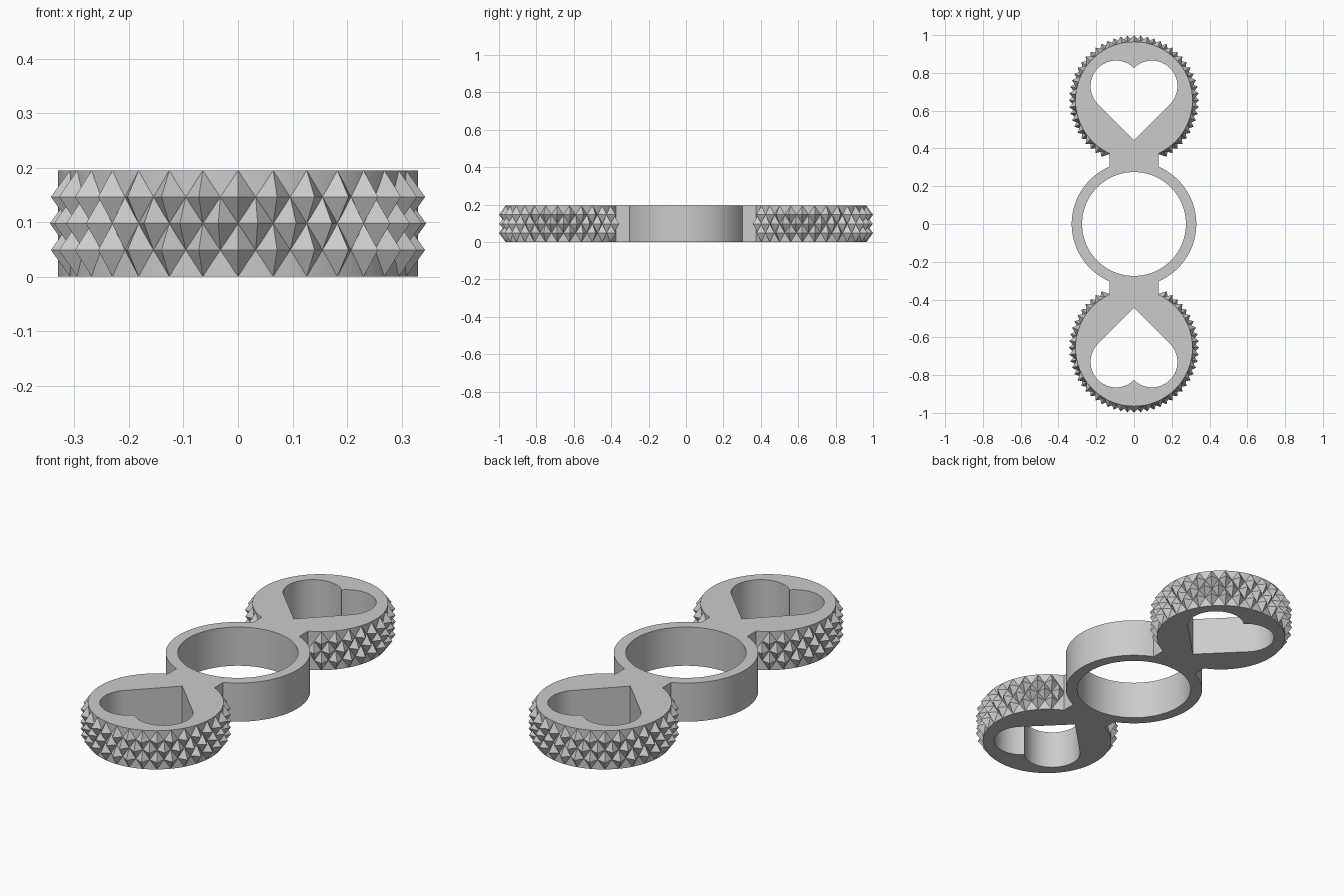
import bpy
import bmesh
from math import sin, cos, acos, asin, radians, pi
from mathutils import Vector

HEIGHT = 0.195
RING_R, HOLE_R = 0.33, 0.275
LOBE_R, LOBE_Y, TIP_R = 0.31, 0.655, 0.345
NECK = 0.13

cube = bpy.data.objects.get("Cube")
if cube:
    bpy.data.objects.remove(cube)

grey = bpy.data.materials.new("plain grey")
grey.use_nodes = True
grey.diffuse_color = (0.6, 0.6, 0.6, 1)
grey.node_tree.nodes["Principled BSDF"].inputs["Base Color"].default_value = (0.6, 0.6, 0.6, 1)


def arc(cx, cy, r, start, end, steps):
    return [Vector((cx + r * cos(start + (end - start) * i / steps),
                    cy + r * sin(start + (end - start) * i / steps)))
            for i in range(steps + 1)]


def add_object(name, mesh):
    mesh.materials.clear()
    mesh.materials.append(grey)
    obj = bpy.data.objects.new(name, mesh)
    bpy.context.collection.objects.link(obj)
    return obj


# Outer outline: half of the ring, a neck and a lobe, then the same turned half way
a = acos(NECK / RING_R)
b = pi / 2 - asin(NECK / LOBE_R)
half = arc(0, 0, RING_R, -a, a, 48) + arc(0, LOBE_Y, LOBE_R, -b, pi + b, 96)
outline = half + [-p for p in half]

# Holes: a round bearing seat and two hearts
hole = arc(0, 0, HOLE_R, 0, 2 * pi, 96)[:-1]
HX, HY, HR = 0.095, 0.73, 0.135
notch = acos(-HX / HR)
right = arc(HX, HY, HR, -pi / 4, notch, 40)
left = [Vector((-p.x, p.y)) for p in reversed(right[:-1])]
heart = [Vector((0, HY - HX - HR * 2 ** 0.5))] + right + left

curve = bpy.data.curves.new("body_outline", "CURVE")
curve.dimensions = "2D"
curve.fill_mode = "BOTH"
curve.extrude = HEIGHT / 2
for loop in (outline, hole, heart, [-p for p in heart]):
    spline = curve.splines.new("POLY")
    spline.points.add(len(loop) - 1)
    for point, p in zip(spline.points, loop):
        point.co = (p.x, p.y, 0, 1)
    spline.use_cyclic_u = True

# Turn the filled outline into a solid body
helper = bpy.data.objects.new("body_helper", curve)
bpy.context.collection.objects.link(helper)
bpy.context.view_layer.update()
evaluated = helper.evaluated_get(bpy.context.evaluated_depsgraph_get())
mesh = bpy.data.meshes.new_from_object(evaluated)
bpy.data.objects.remove(helper)
bm = bmesh.new()
bm.from_mesh(mesh)
bmesh.ops.remove_doubles(bm, verts=bm.verts, dist=0.0001)
bmesh.ops.translate(bm, verts=bm.verts, vec=(0, 0, HEIGHT / 2))
bmesh.ops.recalc_face_normals(bm, faces=bm.faces)
bm.to_mesh(mesh)
bm.free()
body = add_object("spinner_body", mesh)
bpy.context.view_layer.objects.active = body
body.select_set(True)
bpy.ops.object.shade_smooth_by_angle(angle=radians(30))
body.select_set(False)


# Studded grips: staggered rows of four-sided points around each lobe
def stud_grip(name, side):
    bm = bmesh.new()
    step, rise = radians(12), HEIGHT / 4

    def vert(angle, r, z):
        return bm.verts.new((r * cos(angle), side * (LOBE_Y + r * sin(angle)), z))

    for row in (1, 2, 3):
        for i in range(30):
            t = pi / 2 + (i + (0.5 if row == 2 else 0)) * step
            if sin(t) < -cos(radians(25)):
                continue  # the neck covers this part
            z = row * rise
            tip = vert(t, TIP_R, z)
            base = [vert(t + step / 2, LOBE_R, z), vert(t, LOBE_R, z + rise),
                    vert(t - step / 2, LOBE_R, z), vert(t, LOBE_R, z - rise)]
            for k in range(4):
                bm.faces.new((tip, base[k], base[(k + 1) % 4]))
            bm.faces.new(base[::-1])
    bmesh.ops.recalc_face_normals(bm, faces=bm.faces)
    mesh = bpy.data.meshes.new(name)
    bm.to_mesh(mesh)
    bm.free()
    add_object(name, mesh)


stud_grip("front_stud_grip", -1)
stud_grip("back_stud_grip", 1)
